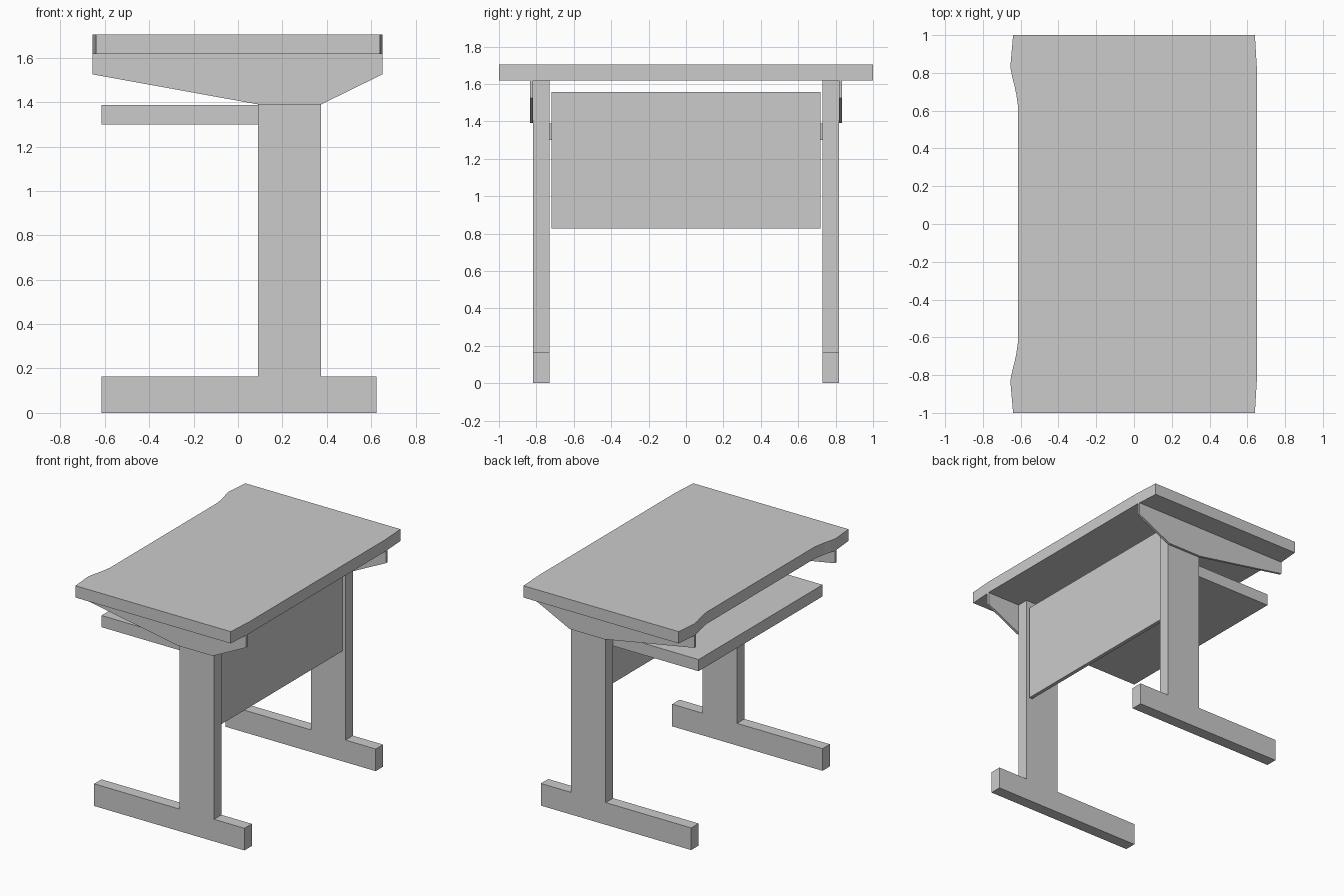
import bpy
import bmesh

cube = bpy.data.objects.get("Cube")
if cube:
    bpy.data.objects.remove(cube, do_unlink=True)

GREY = (0.6, 0.6, 0.6, 1.0)
grey = bpy.data.materials.new("light grey")
grey.use_nodes = True
grey.diffuse_color = GREY
grey.node_tree.nodes["Principled BSDF"].inputs["Base Color"].default_value = GREY


def prism(name, points, axis, low, high):
    """Extrude a flat outline along y (points are x, z) or z (points are x, y)."""
    def place(a, b, depth):
        return (a, depth, b) if axis == "y" else (a, b, depth)

    bm = bmesh.new()
    face = bm.faces.new([bm.verts.new(place(a, b, low)) for a, b in points])
    result = bmesh.ops.extrude_face_region(bm, geom=[face])
    for v in result["geom"]:
        if isinstance(v, bmesh.types.BMVert):
            v.co["xyz".index(axis)] = high
    bmesh.ops.recalc_face_normals(bm, faces=bm.faces)
    mesh = bpy.data.meshes.new(name)
    bm.to_mesh(mesh)
    bm.free()
    mesh.materials.append(grey)
    obj = bpy.data.objects.new(name, mesh)
    bpy.context.collection.objects.link(obj)
    return obj


def rectangle(x0, x1, b0, b1):
    return [(x0, b0), (x1, b0), (x1, b1), (x0, b1)]


TOP_UNDER, TOP = 1.617, 1.705
POST_FRONT, POST_BACK = 0.09, 0.375

# Desktop: straight middle with shaped corners, mirrored across y
user_edge = [(-0.615, 0.63), (-0.622, 0.68), (-0.632, 0.73),
             (-0.645, 0.78), (-0.655, 0.83), (-0.64, 1.0)]
far_edge = [(0.64, 1.0), (0.652, 0.8)]
half = user_edge + far_edge
outline = half + [(x, -y) for x, y in reversed(half)]
prism("desktop", outline, "z", TOP_UNDER, TOP)

# Inverted T legs and the tapered brackets on their outer faces
leg = [(-0.615, 0), (0.625, 0), (0.625, 0.165), (POST_BACK, 0.165),
       (POST_BACK, TOP_UNDER), (POST_FRONT, TOP_UNDER),
       (POST_FRONT, 0.165), (-0.615, 0.165)]
bracket = [(-0.655, TOP_UNDER), (-0.655, 1.525), (POST_FRONT, 1.39),
           (POST_BACK, 1.39), (0.65, 1.525), (0.65, TOP_UNDER)]
for side, s in (("left", 1), ("right", -1)):
    prism(side + "_leg", leg, "y", s * 0.73, s * 0.817)
    prism(side + "_bracket", bracket, "y", s * 0.817, s * 0.835)

# Shelf between the legs and the upright privacy panel
prism("shelf", rectangle(-0.615, 0.33, 1.30, 1.387), "y", -0.73, 0.73)
prism("privacy_panel", rectangle(0.33, 0.358, 0.828, 1.557), "y", -0.72, 0.72)
